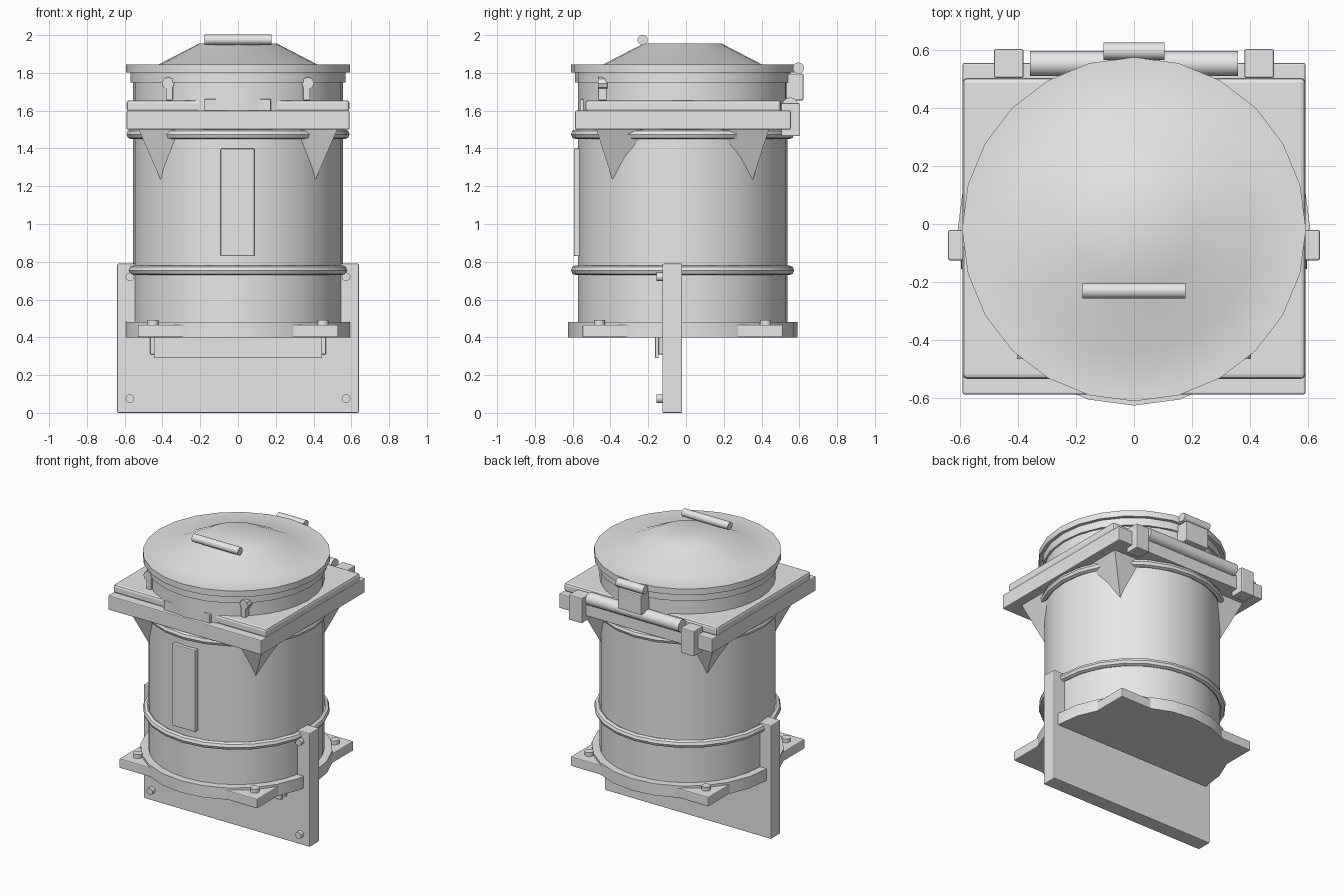
import bpy, bmesh, math
from mathutils import Matrix, Vector

if "Cube" in bpy.data.objects:
    bpy.data.objects.remove(bpy.data.objects["Cube"])

CY = -0.018  # centre line of the round body
grey = bpy.data.materials.new("light_grey")
grey.diffuse_color = (0.8, 0.8, 0.8, 1)
grey.use_nodes = True
grey.node_tree.nodes["Principled BSDF"].inputs["Base Color"].default_value = grey.diffuse_color


def finish(name, bm, bevel=0.0, smooth=False):
    bmesh.ops.recalc_face_normals(bm, faces=bm.faces)
    me = bpy.data.meshes.new(name)
    bm.to_mesh(me)
    bm.free()
    me.materials.append(grey)
    ob = bpy.data.objects.new(name, me)
    bpy.context.collection.objects.link(ob)
    if bevel:
        m = ob.modifiers.new("bevel", "BEVEL")
        m.width, m.segments, m.limit_method = bevel, 2, "ANGLE"
    if smooth:
        bpy.ops.object.select_all(action="DESELECT")
        ob.select_set(True)
        bpy.context.view_layer.objects.active = ob
        bpy.ops.object.shade_smooth_by_angle(angle=math.radians(30))
    return ob


def box(name, x, y, z, bevel=0.006):
    bm = bmesh.new()
    bmesh.ops.create_cube(bm, size=1)
    for v in bm.verts:
        v.co = Vector([(r[0] + r[1]) / 2 + c * (r[1] - r[0]) for c, r in zip(v.co, (x, y, z))])
    return finish(name, bm, bevel)


def rod(name, centre, radius, length, axis="Z", sides=16):
    bm = bmesh.new()
    bmesh.ops.create_cone(bm, cap_ends=True, segments=sides, radius1=radius, radius2=radius, depth=length)
    rot = {"X": Matrix.Rotation(math.pi / 2, 4, "Y"), "Y": Matrix.Rotation(math.pi / 2, 4, "X"),
           "Z": Matrix.Identity(4)}[axis]
    bm.transform(Matrix.Translation(centre) @ rot)
    return finish(name, bm, smooth=True)


def lathe(name, profile, sides=24, closed=False):
    """Spin (radius, z) points round the body axis."""
    bm = bmesh.new()
    rings = []
    for r, z in profile:
        rings.append([bm.verts.new((r * math.sin(2 * math.pi * i / sides),
                                    CY - r * math.cos(2 * math.pi * i / sides), z)) for i in range(sides)])
    pairs = list(zip(rings, rings[1:]))
    if closed:
        pairs.append((rings[-1], rings[0]))
    else:
        bm.faces.new(rings[0])
        bm.faces.new(rings[-1])
    for a, b in pairs:
        for i in range(sides):
            j = (i + 1) % sides
            bm.faces.new((a[i], a[j], b[j], b[i]))
    return finish(name, bm, smooth=True)


# Round body, neck and lid
lathe("body", [(0.555, 0.42), (0.555, 1.76)], 32)
lathe("neck_collar", [(0.57, 1.75), (0.57, 1.803)])
lathe("lid", [(0.592, 1.803), (0.592, 1.845), (0.42, 1.845), (0.207, 1.955)])
rod("lid_handle", (0, -0.23, 1.975), 0.027, 0.355, "X")

# Round bands hugging the body
for name, z, r in (("lower_band", 0.755, 0.565), ("upper_band", 1.475, 0.565)):
    lathe(name, [(r + 0.026 * math.cos(a * math.pi / 4), z + 0.026 * math.sin(a * math.pi / 4))
                 for a in range(8)], closed=True)

# Base disc, square plate and corner bolts
lathe("base_disc", [(0.607, 0.4), (0.607, 0.482)])
box("base_plate", (-0.53, 0.53), (CY - 0.53, CY + 0.53), (0.4, 0.466))
for sx in (-1, 1):
    for sy in (-1, 1):
        rod("base_bolt", (sx * 0.45, CY + sy * 0.44, 0.475), 0.029, 0.035)

# Vertical mounting plate with its bolts and front bracket
box("mounting_plate", (-0.64, 0.64), (-0.125, -0.02), (0, 0.79))
for sx in (-1, 1):
    for z in (0.075, 0.72):
        rod("plate_bolt", (sx * 0.572, -0.135, z), 0.023, 0.04, "Y")
    box("bracket_post", sorted((sx * 0.44, sx * 0.465)), (-0.145, -0.12), (0.31, 0.41), 0.003)
box("bracket", (-0.445, 0.445), (-0.163, -0.145), (0.29, 0.41), 0.003)

# Square frame and raised top slab
box("frame", (-0.59, 0.59), (-0.587, 0.555), (1.5, 1.6))
box("top_slab", (-0.59, 0.59), (-0.533, 0.503), (1.595, 1.655), 0.015)
box("front_latch", (-0.178, 0.175), (-0.562, -0.52), (1.595, 1.662))

# Corner gussets tapering down to the body
for sx in (-1, 1):
    for sy in (-1, 1):
        bm = bmesh.new()
        pts = [(0.53, 0.46, 1.51), (0.15, 0.46, 1.51), (0.15, 0.15, 1.51), (0.53, 0.15, 1.51), (0.408, 0.37, 1.23)]
        v = [bm.verts.new((sx * x, CY + sy * y, z)) for x, y, z in pts]
        bm.faces.new(v[:4])
        for i in range(4):
            bm.faces.new((v[i], v[(i + 1) % 4], v[4]))
        finish("corner_gusset", bm)

# Front clips below the lid
for sx in (-1, 1):
    box("clip_post", sorted((sx * 0.345, sx * 0.382)), (-0.465, -0.42), (1.655, 1.73), 0.004)
    rod("clip_head", (sx * 0.37, -0.44, 1.745), 0.033, 0.05, "Y", 8)

# Rear hinge
rod("hinge_rod", (0, 0.552, 1.627), 0.043, 0.715, "X")
for sx in (-1, 1):
    box("hinge_block", sorted((sx * 0.38, sx * 0.482)), (0.503, 0.602), (1.465, 1.64))
box("lid_hinge_block", (-0.09, 0.09), (0.53, 0.622), (1.655, 1.795))
rod("lid_hinge_rod", (0, 0.595, 1.825), 0.03, 0.21, "X")

# Front panel
box("front_panel", (-0.092, 0.087), (-0.594, -0.54), (0.83, 1.4))
